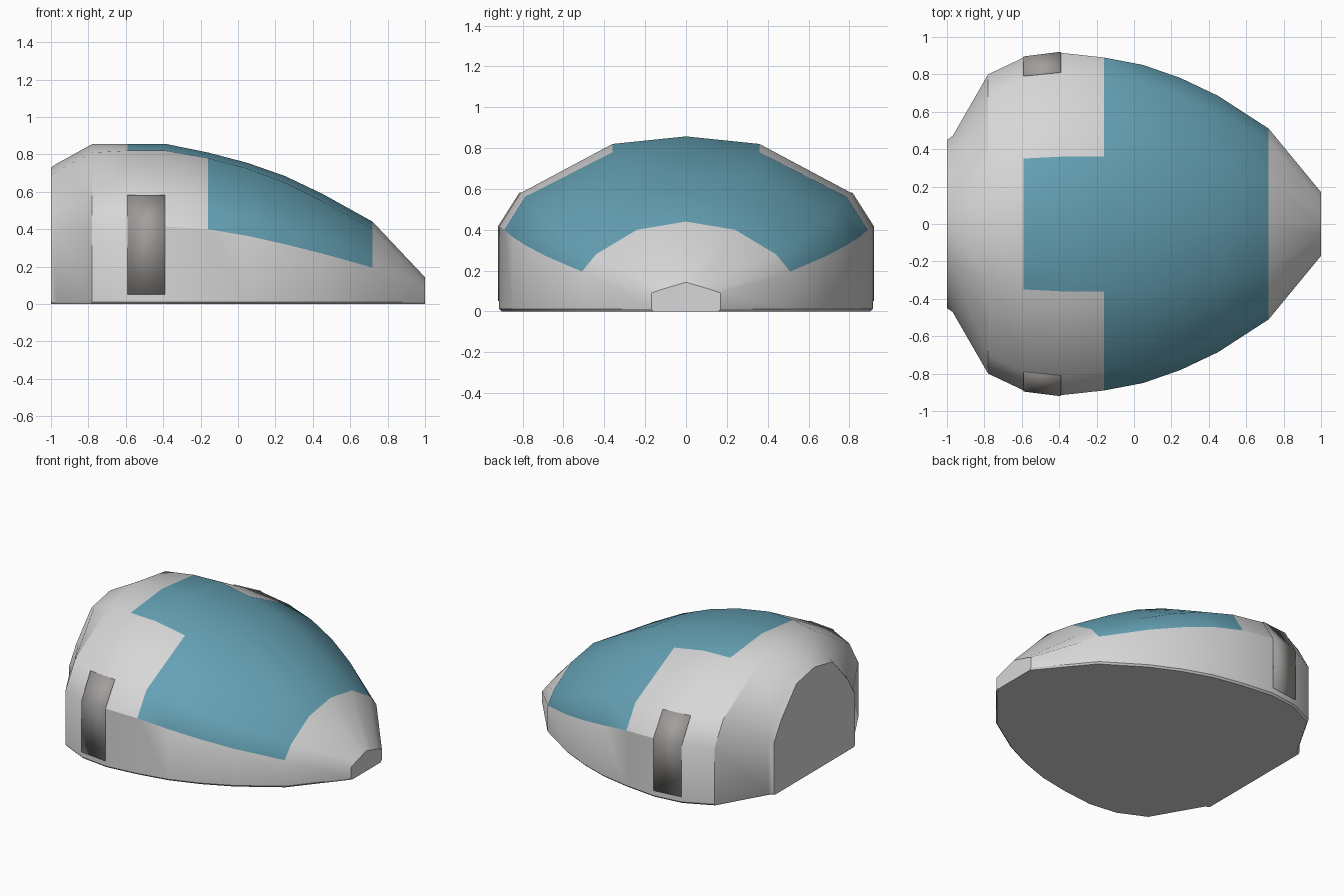
import bpy, bmesh, math

if "Cube" in bpy.data.objects:
    bpy.data.objects.remove(bpy.data.objects["Cube"])


def material(name, rgb):
    m = bpy.data.materials.new(name)
    m.diffuse_color = (*rgb, 1)
    m.use_nodes = True
    m.node_tree.nodes["Principled BSDF"].inputs["Base Color"].default_value = m.diffuse_color
    return m


grey = material("light_grey_shell", (0.68, 0.68, 0.68))
blue = material("blue_glass", (0.13, 0.36, 0.46))
dark = material("warm_grey_door", (0.36, 0.345, 0.335))

# stations: x, side half-width, side height, mid y, mid z, shoulder y, shoulder z, ridge z
STATIONS = [
    (-1.00, 0.45, 0.37, 0.37, 0.50, 0.20, 0.69, 0.73),
    (-0.97, 0.47, 0.39, 0.39, 0.52, 0.21, 0.71, 0.75),
    (-0.78, 0.80, 0.40, 0.70, 0.57, 0.31, 0.81, 0.855),
    (-0.59, 0.89, 0.41, 0.79, 0.58, 0.35, 0.82, 0.857),
    (-0.39, 0.915, 0.415, 0.81, 0.58, 0.36, 0.82, 0.857),
    (-0.16, 0.89, 0.40, 0.79, 0.56, 0.36, 0.78, 0.81),
    (0.05, 0.85, 0.365, 0.75, 0.52, 0.345, 0.725, 0.755),
    (0.25, 0.78, 0.32, 0.69, 0.46, 0.325, 0.65, 0.685),
    (0.45, 0.685, 0.27, 0.60, 0.39, 0.295, 0.55, 0.59),
    (0.72, 0.51, 0.195, 0.44, 0.28, 0.24, 0.40, 0.44),
    (1.00, 0.17, 0.09, 0.125, 0.106, 0.06, 0.125, 0.143),
]


def section(s):
    x, w, zs, my, mz, ty, tz, rz = s
    half = [(w - 0.012, 0), (w, 0.012), (w, zs), (my, mz), (ty, tz)]
    pts = half + [(0, rz)] + [(-y, z) for y, z in reversed(half)]
    return [(x, y, z) for y, z in pts]


def finish(name, bm, mats, angle):
    bmesh.ops.recalc_face_normals(bm, faces=bm.faces)
    me = bpy.data.meshes.new(name)
    bm.to_mesh(me)
    bm.free()
    ob = bpy.data.objects.new(name, me)
    bpy.context.collection.objects.link(ob)
    for m in mats:
        me.materials.append(m)
    bpy.ops.object.select_all(action='DESELECT')
    ob.select_set(True)
    bpy.context.view_layer.objects.active = ob
    bpy.ops.object.shade_smooth_by_angle(angle=math.radians(angle))
    return ob


# lofted shell with glazed roof strip and side windows
bm = bmesh.new()
rings = [[bm.verts.new(p) for p in section(s)] for s in STATIONS]
n = len(rings[0])
for i in range(len(rings) - 1):
    a, b = rings[i], rings[i + 1]
    for k in range(n):
        j = (k + 1) % n
        f = bm.faces.new((a[k], a[j], b[j], b[k]))
        roof = k in (4, 5) and 3 <= i <= 8
        window = k in (2, 3, 6, 7) and 5 <= i <= 8
        f.material_index = 1 if roof or window else 0
bm.faces.new(rings[0])
bm.faces.new(rings[-1])
finish("body_shell", bm, [grey, blue], 31)

# thin door plates wrapped over the side and lower roof
for name, side in (("front_door", -1), ("back_door", 1)):
    bm = bmesh.new()
    cols = []
    for x, w, zs, my, mz, *_ in STATIONS[3:5]:
        cols.append([bm.verts.new((x, side * y, z))
                     for y, z in ((w, 0.05), (w, zs), (my, mz))])
    for k in range(2):
        bm.faces.new((cols[0][k], cols[1][k], cols[1][k + 1], cols[0][k + 1]))
    door = finish(name, bm, [dark], 25)
    sol = door.modifiers.new("thickness", 'SOLIDIFY')
    sol.thickness = 0.012
    sol.offset = 0
